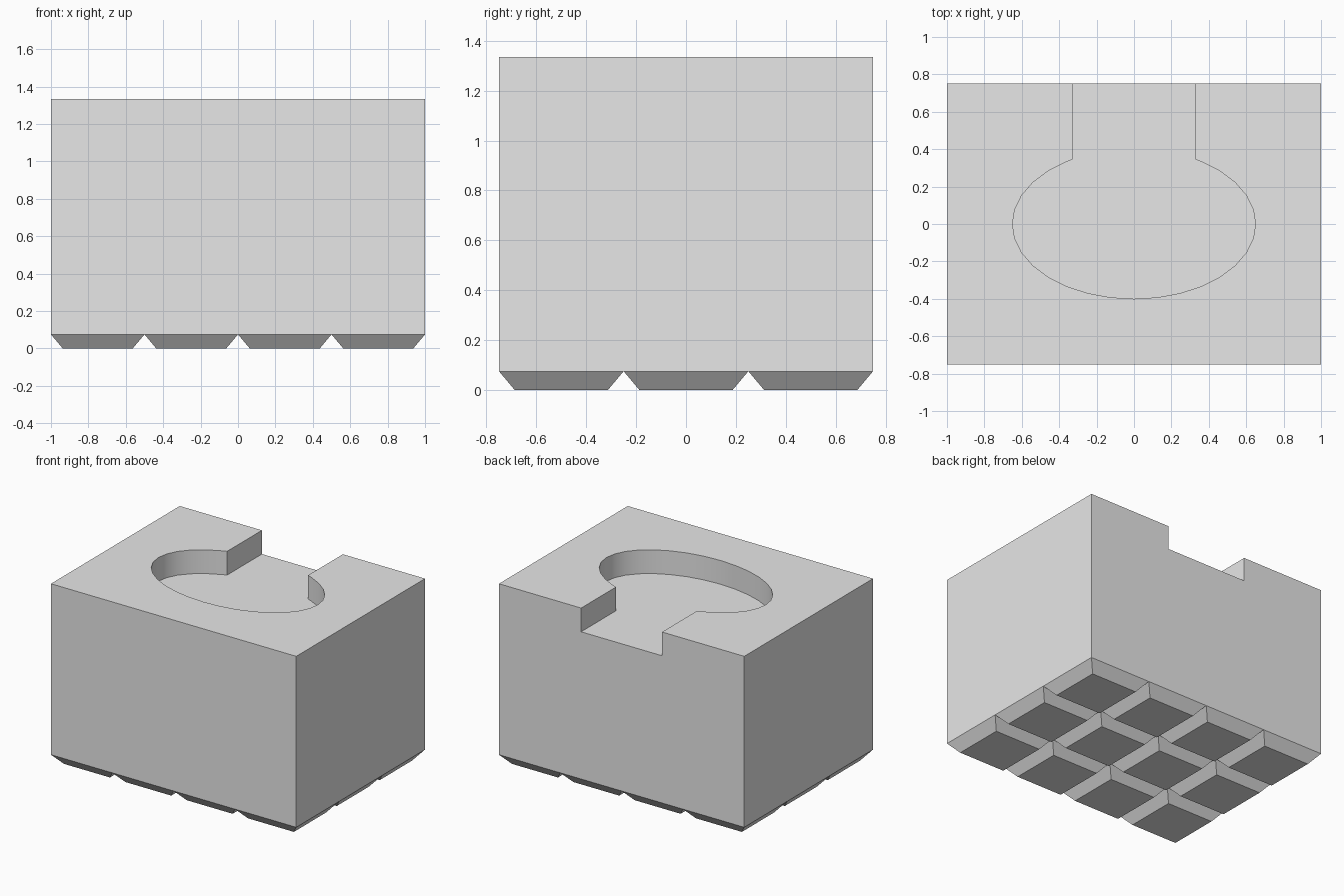
import bpy, bmesh
from math import sin, cos, pi, radians

W, D, H = 2.0, 1.5, 1.335      # overall size
FOOT_H, CELL, INSET = 0.075, 0.5, 0.063
RX, RY, SLOT, DEPTH = 0.65, 0.4, 0.33, 0.175

if "Cube" in bpy.data.objects:
    bpy.data.objects.remove(bpy.data.objects["Cube"])

grey = bpy.data.materials.new("light_grey")
grey.use_nodes = True
grey.diffuse_color = (0.8, 0.8, 0.8, 1)
grey.node_tree.nodes["Principled BSDF"].inputs["Base Color"].default_value = (0.8, 0.8, 0.8, 1)


def loft(name, lower, upper, z0, z1):
    """Closed solid between two matching outlines."""
    bm = bmesh.new()
    a = [bm.verts.new((x, y, z0)) for x, y in lower]
    b = [bm.verts.new((x, y, z1)) for x, y in upper]
    bm.faces.new(a[::-1])
    bm.faces.new(b)
    n = len(a)
    for i in range(n):
        j = (i + 1) % n
        bm.faces.new((a[i], a[j], b[j], b[i]))
    mesh = bpy.data.meshes.new(name)
    bm.to_mesh(mesh)
    bm.free()
    mesh.materials.append(grey)
    ob = bpy.data.objects.new(name, mesh)
    bpy.context.collection.objects.link(ob)
    return ob


def rect(cx, cy, hx, hy):
    return [(cx - hx, cy - hy), (cx + hx, cy - hy), (cx + hx, cy + hy), (cx - hx, cy + hy)]


# Main block
outline = rect(0, 0, W / 2, D / 2)
body = loft("body", outline, outline, FOOT_H, H)

# Oval recess with a slot open to the back
steps = 32
oval = [(RX * cos(2 * pi * i / steps), RY * sin(2 * pi * i / steps)) for i in range(steps)]
oval = [p for p in oval if not (p[1] > 0 and abs(p[0]) < SLOT)]
mouth_y = RY * (1 - (SLOT / RX) ** 2) ** 0.5
slot = [(SLOT, mouth_y), (SLOT, D), (-SLOT, D), (-SLOT, mouth_y)]
right_end = next(i for i, p in enumerate(oval) if p[0] < 0)
recess = oval[:right_end] + slot + oval[right_end:]
cutter = loft("recess_cutter", recess, recess, H - DEPTH, H + 0.2)
cutter.hide_render = True

cut = body.modifiers.new("recess", "BOOLEAN")
cut.operation = "DIFFERENCE"
cut.solver = "EXACT"
cut.object = cutter
bpy.ops.object.select_all(action="DESELECT")
bpy.context.view_layer.objects.active = body
body.select_set(True)
bpy.ops.object.modifier_apply(modifier=cut.name)
bpy.data.objects.remove(cutter)
bpy.ops.object.shade_smooth_by_angle(angle=radians(30))

# Tapered feet in a grid
for i in range(4):
    for j in range(3):
        cx, cy = (i - 1.5) * CELL, (j - 1) * CELL
        half = CELL / 2
        loft(f"foot_{i + 1}_{j + 1}", rect(cx, cy, half - INSET, half - INSET),
             rect(cx, cy, half, half), 0, FOOT_H)
